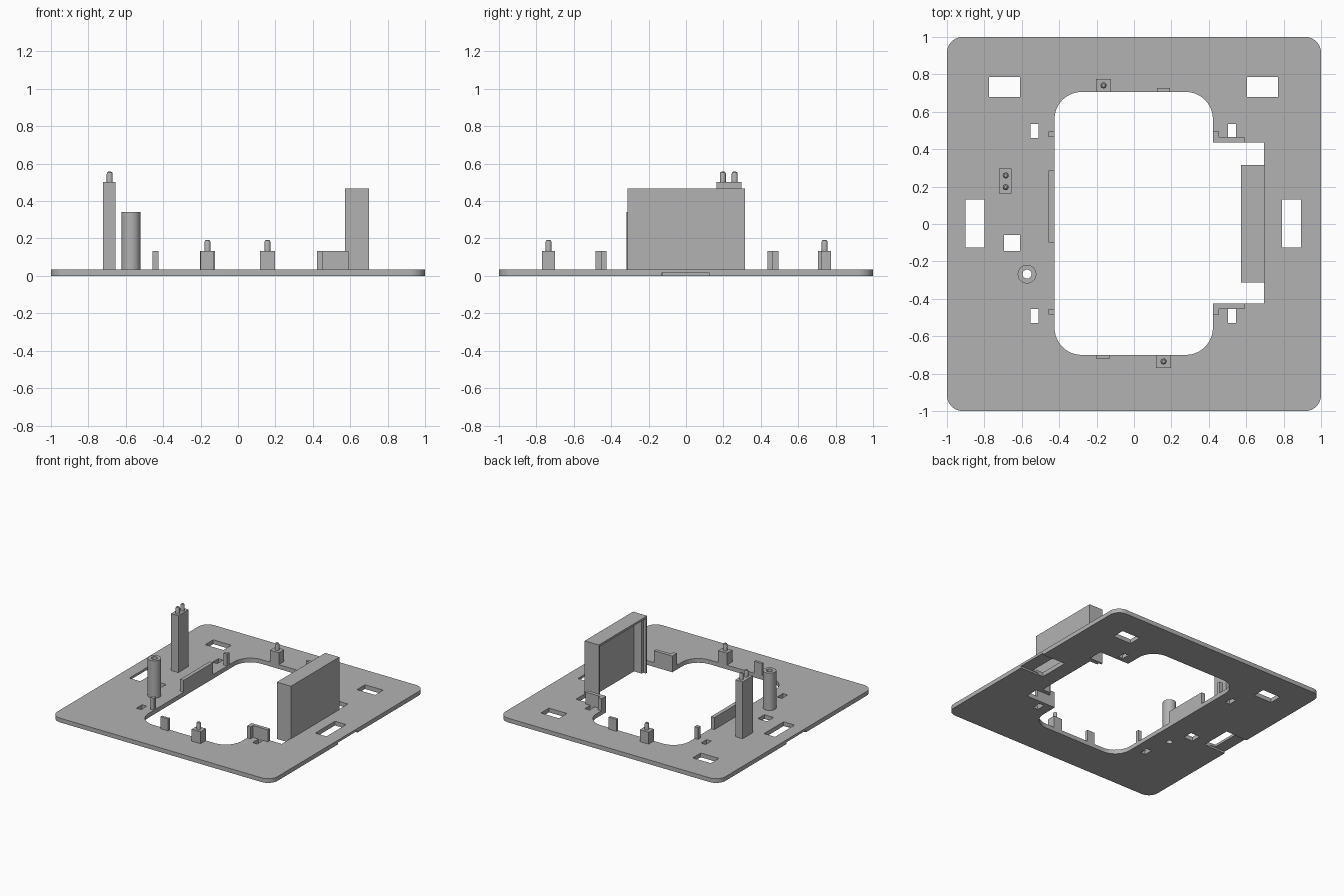
import bpy
import bmesh
from math import radians, pi, cos, sin

cube = bpy.data.objects.get("Cube")
if cube:
    bpy.data.objects.remove(cube, do_unlink=True)

GREY = (0.45, 0.45, 0.45, 1)
mat = bpy.data.materials.new("mid grey plastic")
mat.use_nodes = True
mat.diffuse_color = GREY
mat.node_tree.nodes["Principled BSDF"].inputs["Base Color"].default_value = GREY

PLATE = 0.035   # plate thickness
LOW = 0.133     # height of the small tabs


def add_object(name, bm):
    bmesh.ops.recalc_face_normals(bm, faces=bm.faces)
    mesh = bpy.data.meshes.new(name)
    bm.to_mesh(mesh)
    bm.free()
    mesh.materials.append(mat)
    obj = bpy.data.objects.new(name, mesh)
    bpy.context.collection.objects.link(obj)
    return obj


def prism(name, outline, z0, z1):
    bm = bmesh.new()
    face = bm.faces.new([bm.verts.new((x, y, z0)) for x, y in outline])
    side = bmesh.ops.extrude_face_region(bm, geom=[face])["geom"]
    verts = [v for v in side if isinstance(v, bmesh.types.BMVert)]
    bmesh.ops.translate(bm, verts=verts, vec=(0, 0, z1 - z0))
    return add_object(name, bm)


def box(name, x0, x1, y0, y1, z0=PLATE - 0.01, z1=LOW):
    return prism(name, [(x0, y0), (x1, y0), (x1, y1), (x0, y1)], z0, z1)


def rounded_rect(x0, x1, y0, y1, r, steps=10):
    corners = [(x1 - r, y1 - r), (x0 + r, y1 - r), (x0 + r, y0 + r), (x1 - r, y0 + r)]
    return [(cx + r * cos(pi / 2 * (i + k / steps)), cy + r * sin(pi / 2 * (i + k / steps)))
            for i, (cx, cy) in enumerate(corners) for k in range(steps + 1)]


def circle(x, y, r, n=32):
    return [(x + r * cos(2 * pi * i / n), y + r * sin(2 * pi * i / n)) for i in range(n)]


def cut(obj, cutter):
    mod = obj.modifiers.new("cut", 'BOOLEAN')
    mod.operation = 'DIFFERENCE'
    mod.solver = 'EXACT'
    mod.object = cutter
    bpy.context.view_layer.objects.active = obj
    bpy.ops.object.modifier_apply(modifier=mod.name)
    bpy.data.objects.remove(cutter, do_unlink=True)


def smooth(obj):
    bpy.ops.object.select_all(action='DESELECT')
    obj.select_set(True)
    bpy.context.view_layer.objects.active = obj
    bpy.ops.object.shade_smooth_by_angle(angle=radians(30))


def peg(name, x, y, z0, z1, r=0.016):
    # Round pin with a softened tip
    bm = bmesh.new()
    rings = [(r, z0), (r, z1 - 0.012), (r * 0.85, z1 - 0.004), (r * 0.5, z1)]
    loops = [[bm.verts.new((px, py, z)) for px, py in circle(x, y, rad, 16)] for rad, z in rings]
    for a, b in zip(loops, loops[1:]):
        for i in range(16):
            j = (i + 1) % 16
            bm.faces.new((a[i], a[j], b[j], b[i]))
    bm.faces.new(loops[0])
    bm.faces.new(loops[-1])
    smooth(add_object(name, bm))


# Base plate with its large opening and side notch
plate = prism("base_plate", rounded_rect(-1, 1, -1, 1, 0.085), 0, PLATE)
cut(plate, prism("cutter", rounded_rect(-0.425, 0.422, -0.7, 0.706, 0.145), -0.1, 0.1))
cut(plate, box("cutter", 0.3, 0.695, -0.425, 0.435, -0.1, 0.1))

# Windows and slots through the plate
windows = [(-0.775, -0.61, 0.68, 0.785), (0.605, 0.77, 0.68, 0.785),
           (-0.9, -0.8, -0.125, 0.13), (0.79, 0.892, -0.125, 0.13),
           (-0.695, -0.61, -0.145, -0.06)]
for x0 in (-0.553, 0.503):
    for y0 in (-0.53, 0.46):
        windows.append((x0, x0 + 0.043, y0, y0 + 0.075))
for w in windows:
    cut(plate, box("cutter", *w, -0.1, 0.1))

# Shallow channels underneath, from the side windows to the edges
for x0, x1 in ((-1.1, -0.85), (0.84, 1.1)):
    cut(plate, box("cutter", x0, x1, -0.13, 0.125, -0.1, 0.015))

# Hollow screw tube, its bore running through the plate
TUBE = (-0.572, -0.268)
cut(plate, prism("cutter", circle(*TUBE, 0.024), -0.1, 0.1))
tube = prism("screw_tube", circle(*TUBE, 0.05), PLATE - 0.01, 0.342)
cut(tube, prism("cutter", circle(*TUBE, 0.024), -0.1, 0.5))
smooth(tube)
smooth(plate)

# Tall housing, open towards the opening
housing = box("housing", 0.572, 0.7, -0.312, 0.315, 0, 0.467)
cut(housing, box("cutter", 0.5, 0.665, -0.275, 0.278, -0.1, 0.435))
cut(housing, box("cutter", 0.5, 0.595, -0.295, 0.298, -0.1, 0.45))

# Corner brackets beside the housing
for name, s, y in (("back_bracket", 1, 0.435), ("front_bracket", -1, -0.425)):
    prism(name, [(0.422, y), (0.59, y), (0.59, y + s * 0.029), (0.455, y + s * 0.029),
                 (0.455, y + s * 0.06), (0.422, y + s * 0.06)], 0.005, LOW)

# Tabs along the right edge of the opening
box("long_tab", -0.457, -0.425, -0.098, 0.285)
box("back_side_tab", -0.457, -0.425, 0.465, 0.495)
box("front_side_tab", -0.457, -0.425, -0.485, -0.455)

# Peg blocks and tabs at the back and front edges
box("back_block", -0.203, -0.123, 0.706, 0.775)
peg("back_peg", -0.163, 0.741, LOW - 0.01, 0.192)
box("back_tab", 0.122, 0.193, 0.706, 0.728)
box("front_block", 0.118, 0.198, -0.769, -0.7)
peg("front_peg", 0.158, -0.735, LOW - 0.01, 0.192)
box("front_tab", -0.2, -0.13, -0.722, -0.7)

# Tall post with two pegs
box("tall_post", -0.722, -0.656, 0.162, 0.296, PLATE - 0.01, 0.502)
for i, y in enumerate((0.197, 0.26)):
    peg(f"post_peg_{i + 1}", -0.686, y, 0.49, 0.557)
